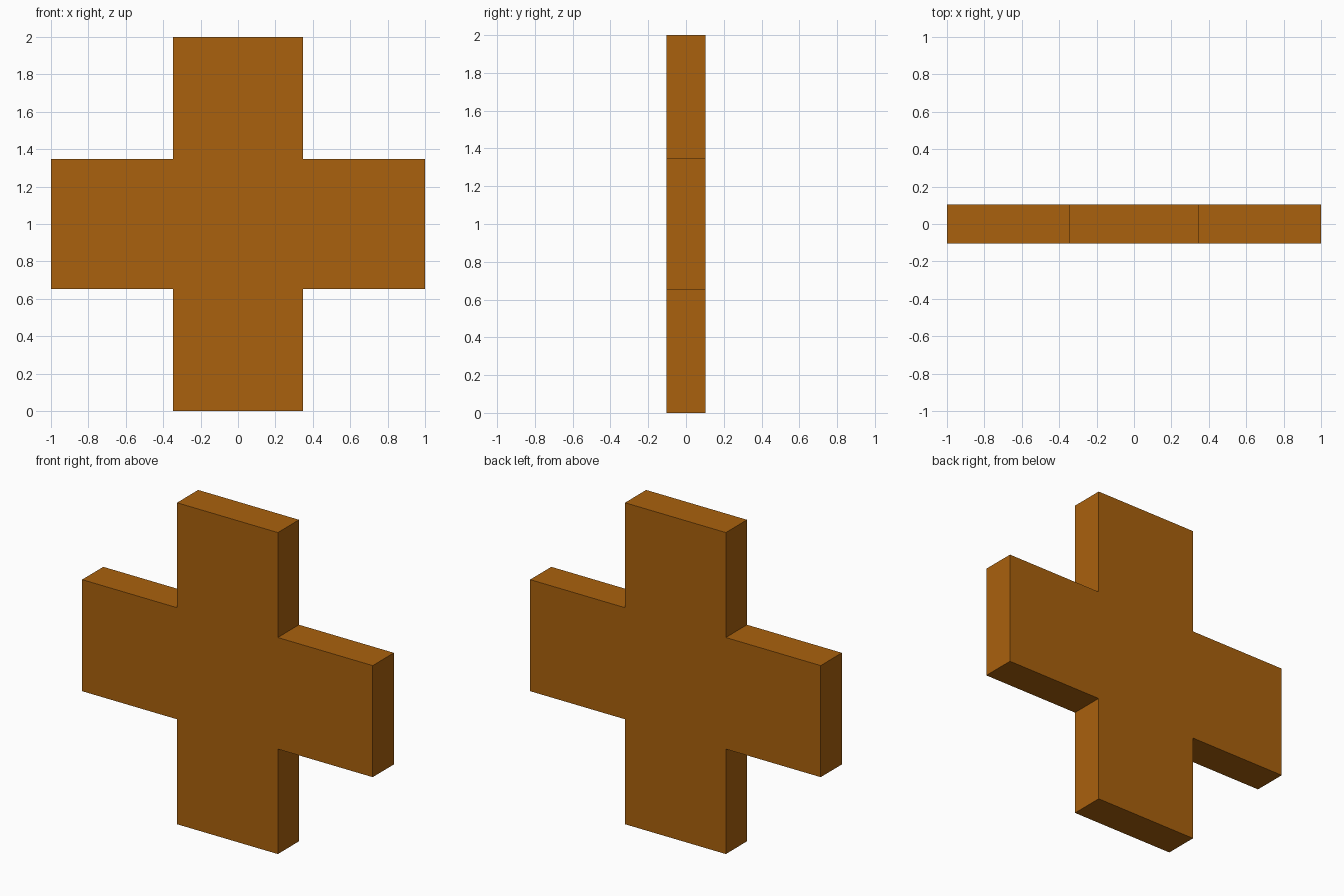
import bpy
import bmesh

if "Cube" in bpy.data.objects:
    bpy.data.objects.remove(bpy.data.objects["Cube"])

ARM = 1.0       # half span of the cross
W = 0.347       # half width of each arm
D = 0.104       # half thickness

# Cross outline: one corner pattern turned through four quarter turns
outline = []
x_pts = [(ARM, -W), (ARM, W), (W, W)]
for _ in range(4):
    outline += x_pts
    x_pts = [(-z, x) for x, z in x_pts]

# Extrude the outline from front to back
bm = bmesh.new()
front = bm.faces.new([bm.verts.new((x, -D, z + ARM)) for x, z in outline])
result = bmesh.ops.extrude_face_region(bm, geom=[front], use_keep_orig=True)
back_verts = [v for v in result["geom"] if isinstance(v, bmesh.types.BMVert)]
bmesh.ops.translate(bm, verts=back_verts, vec=(0, 2 * D, 0))
bmesh.ops.recalc_face_normals(bm, faces=bm.faces)

mesh = bpy.data.meshes.new("plus_cross")
bm.to_mesh(mesh)
bm.free()
cross = bpy.data.objects.new("plus_cross", mesh)
bpy.context.collection.objects.link(cross)

# Orange-brown colour
mat = bpy.data.materials.new("orange_brown")
mat.diffuse_color = (0.40, 0.12, 0.004, 1)
mat.use_nodes = True
mat.node_tree.nodes["Principled BSDF"].inputs["Base Color"].default_value = mat.diffuse_color
mesh.materials.append(mat)
